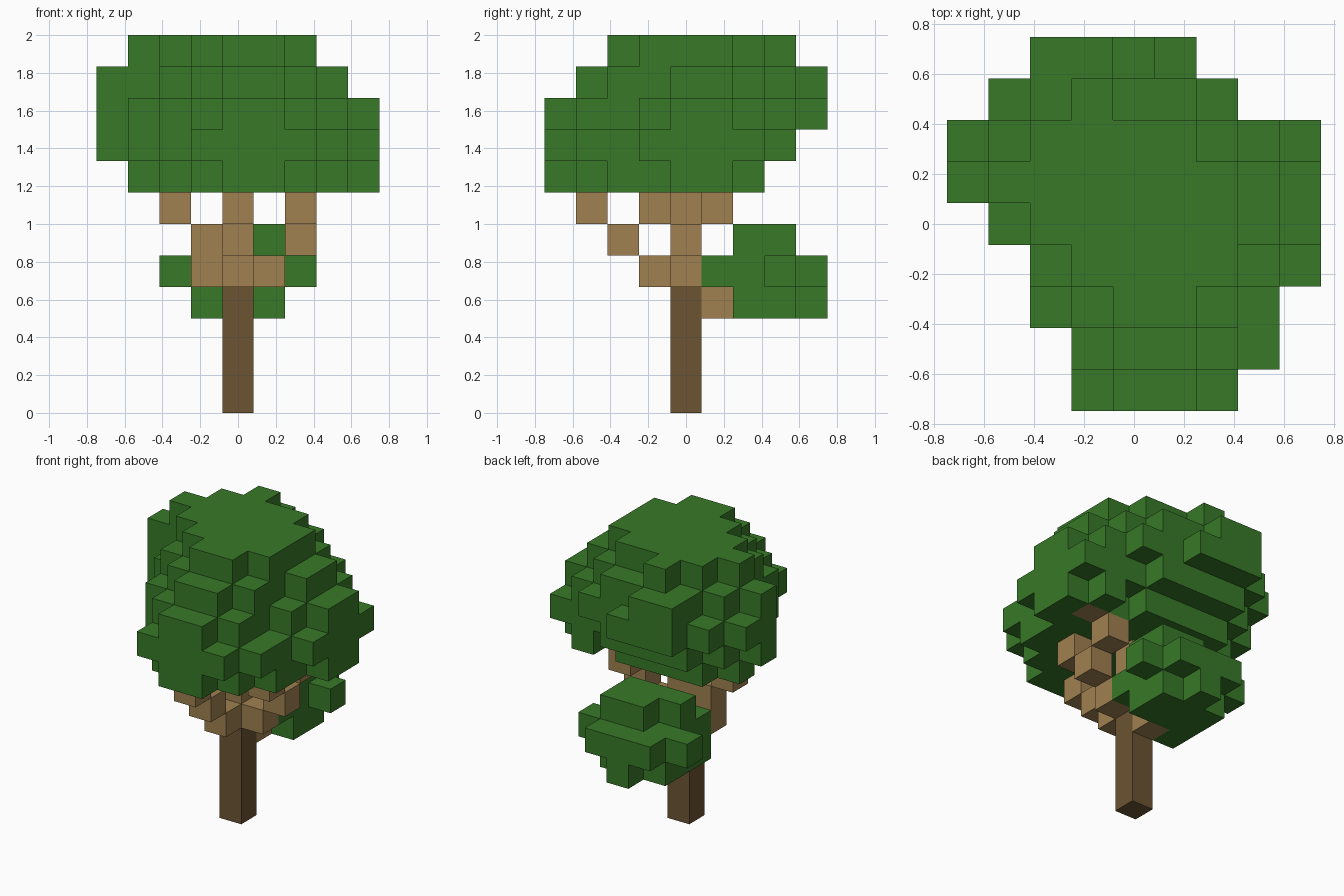
import bpy
import bmesh
from math import radians
from mathutils import Vector

cube = bpy.data.objects.get("Cube")
if cube:
    bpy.data.objects.remove(cube, do_unlink=True)

UNIT = 1 / 6  # edge length of one block
DIRECTIONS = [Vector(d) for d in
              ((1, 0, 0), (-1, 0, 0), (0, 1, 0), (0, -1, 0), (0, 0, 1), (0, 0, -1))]


def make_material(name, colour):
    mat = bpy.data.materials.new(name)
    mat.use_nodes = True
    rgba = (*colour, 1)
    mat.diffuse_color = rgba
    bsdf = mat.node_tree.nodes["Principled BSDF"]
    bsdf.inputs["Base Color"].default_value = rgba
    bsdf.inputs["Roughness"].default_value = 0.9
    return mat


def layer(level, back_row, spans):
    """Cells of one horizontal layer: x spans listed from the back row forward."""
    return {(x, back_row - n, level)
            for n, (first, last) in enumerate(spans)
            for x in range(first, last + 1)}


def block_object(name, cells, material):
    """Skin a set of block cells, keeping only the outer faces."""
    bm = bmesh.new()
    corners = {}

    def vert(p):
        key = tuple(round(c * 2) for c in p)
        if key not in corners:
            corners[key] = bm.verts.new(p * UNIT)
        return corners[key]

    for cell in sorted(cells):
        centre = Vector(cell) + Vector((0, 0, 0.5))
        for d in DIRECTIONS:
            if tuple(int(c) for c in Vector(cell) + d) in cells:
                continue
            u = Vector((d.y, d.z, d.x))
            v = d.cross(u)
            quad = [centre + (d + u * a + v * b) / 2
                    for a, b in ((-1, -1), (1, -1), (1, 1), (-1, 1))]
            bm.faces.new([vert(p) for p in quad])
    # Merge flat neighbouring squares into larger faces
    bmesh.ops.dissolve_limit(bm, angle_limit=radians(1),
                             verts=bm.verts[:], edges=bm.edges[:])
    mesh = bpy.data.meshes.new(name)
    bm.to_mesh(mesh)
    bm.free()
    mesh.materials.append(material)
    obj = bpy.data.objects.new(name, mesh)
    bpy.context.collection.objects.link(obj)
    return obj


leaf_green = make_material("leaf green", (0.039, 0.190, 0.021))
branch_brown = make_material("branch brown", (0.350, 0.218, 0.082))
trunk_brown = make_material("trunk brown", (0.149, 0.089, 0.032))

# Trunk
block_object("trunk", {(0, 0, z) for z in range(4)}, trunk_brown)

# Branches stepping outward from the top of the trunk
stem = {(0, 0, z) for z in (4, 5, 6)}
front_branch = {(0, -n, 3 + n) for n in (1, 2, 3)}
right_branch = {(-1, 0, 4), (-1, 0, 5), (-2, 0, 6)}
left_branch = {(1, 0, 4), (2, 0, 5), (2, -1, 6), (2, 1, 6), (3, 1, 7)}
back_branch = {(0, 1, 3)}
for name, cells in (("stem", stem), ("front_branch", front_branch),
                    ("right_branch", right_branch), ("left_branch", left_branch),
                    ("back_branch", back_branch)):
    block_object(name, cells, branch_brown)

# Small leaf clump low at the back
block_object(
    "lower_foliage",
    layer(3, 4, [(0, 0), (-1, 1), (-1, 1), (-1, -1)])
    | layer(4, 4, [(-1, 1), (-2, 2), (-1, 1), (-1, 1)])
    | layer(5, 3, [(0, 1), (-1, 1)]),
    leaf_green)

# Main crown, leaning back towards the top, with one branch tip showing beneath
bottom_layer = layer(7, 2, [(-2, 1), (-3, 4), (-2, 4), (-2, 3), (-1, 3), (-1, 2), (0, 1)])
block_object(
    "crown",
    (bottom_layer | {(3, 2, 7)}) - left_branch
    | layer(8, 3, [(-2, 1), (-3, 4), (-4, 4), (-3, 4), (-2, 4), (-2, 3), (-1, 3), (-1, 2)])
    | layer(9, 4, [(-2, 0), (-3, 2), (-4, 3), (-4, 4), (-3, 4), (-2, 3), (-2, 2),
                   (-1, 2), (0, 1)])
    | layer(10, 4, [(-2, -1), (-2, 1), (-3, 2), (-4, 3), (-2, 3), (-2, 2), (-1, 2), (0, 1)])
    | layer(11, 3, [(-1, -1), (-2, 1), (-3, 2), (-2, 2), (-1, 2), (0, 1)]),
    leaf_green)
